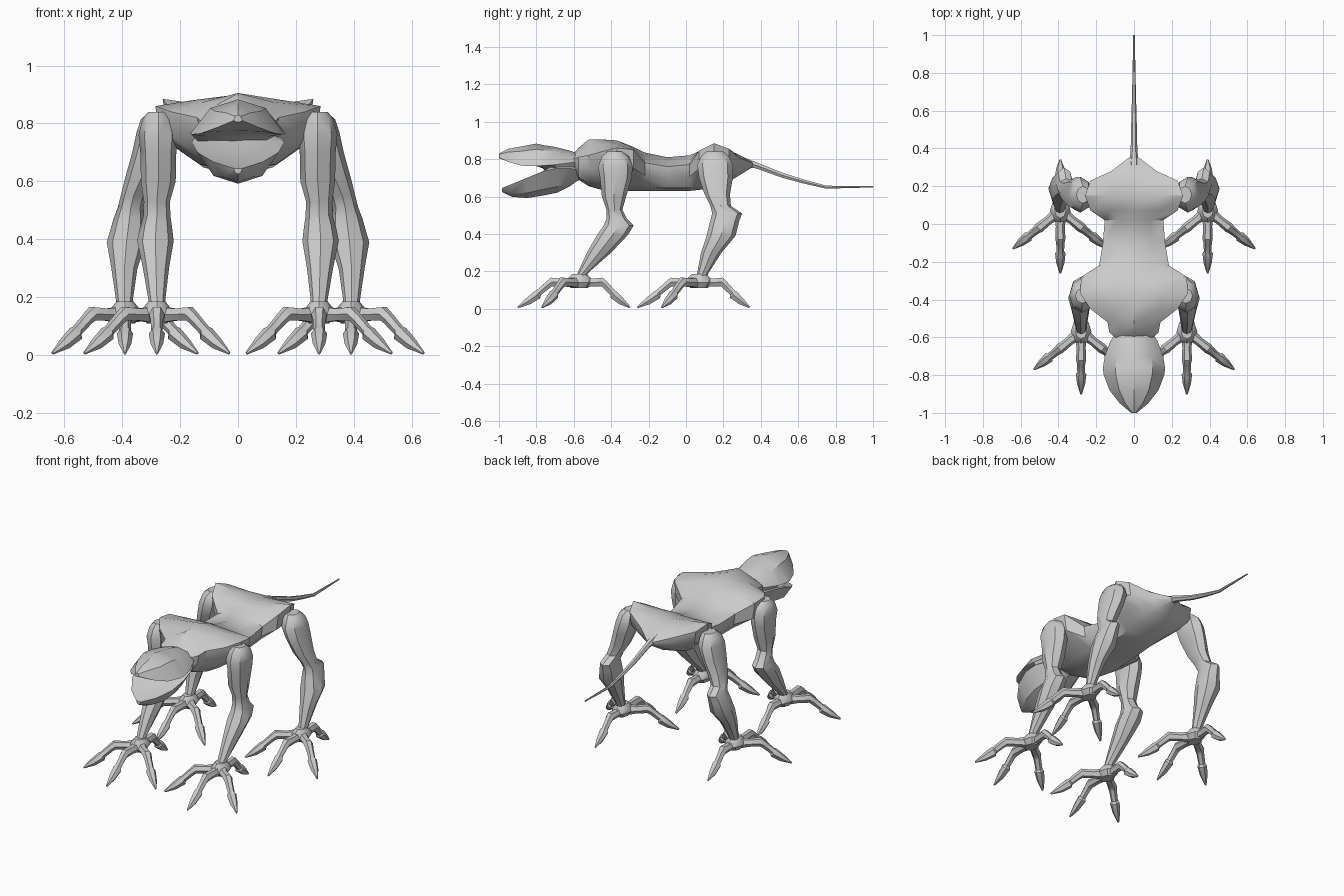
import bpy, bmesh
from math import cos, sin, tau, radians, hypot
from mathutils import Vector


def loft(name, ring_sets, mirror=False):
    """Skin one or more lists of rings into a single object."""
    bm = bmesh.new()
    for rings in ring_sets:
        loops = [[bm.verts.new(p) for p in r] for r in rings]
        n = len(loops[0])
        for a, b in zip(loops, loops[1:]):
            for i in range(n):
                j = (i + 1) % n
                bm.faces.new((a[i], a[j], b[j], b[i]))
        bm.faces.new(loops[0])
        bm.faces.new(loops[-1])
    bmesh.ops.recalc_face_normals(bm, faces=bm.faces)
    me = bpy.data.meshes.new(name)
    bm.to_mesh(me)
    bm.free()
    me.shade_smooth()
    me.set_sharp_from_angle(angle=radians(35))
    ob = bpy.data.objects.new(name, me)
    bpy.context.collection.objects.link(ob)
    if mirror:
        ob.modifiers.new("mirror", 'MIRROR')
    return ob


def tube(path, sides=6):
    """Rings square to a path of (point, radius)."""
    pts = [Vector(p) for p, r in path]
    rings = []
    for i, (p, r) in enumerate(path):
        t = (pts[min(i + 1, len(pts) - 1)] - pts[max(i - 1, 0)]).normalized()
        s = t.cross(Vector((0, 0, 1))).normalized()
        u = s.cross(t)
        rings.append([pts[i] + r * (cos(tau * k / sides) * s + sin(tau * k / sides) * u)
                      for k in range(sides)])
    return rings


def half_ring(y, half):
    """Symmetric ring from (x, z) points running top centre to bottom centre."""
    return [(x, y, z) for x, z in half] + [(-x, y, z) for x, z in half[-2:0:-1]]


# torso: y, half width, top z, upper edge z, bottom z, bottom half width
torso = [(-0.60, 0.10, 0.83, 0.80, 0.74, 0.06),
         (-0.575, 0.13, 0.86, 0.81, 0.69, 0.08),
         (-0.52, 0.14, 0.905, 0.82, 0.655, 0.09),
         (-0.45, 0.23, 0.905, 0.84, 0.635, 0.11),
         (-0.37, 0.285, 0.90, 0.86, 0.63, 0.13),
         (-0.28, 0.28, 0.865, 0.85, 0.63, 0.13),
         (-0.22, 0.185, 0.835, 0.78, 0.63, 0.12),
         (-0.10, 0.165, 0.81, 0.76, 0.63, 0.11),
         (0.02, 0.155, 0.82, 0.77, 0.63, 0.10),
         (0.07, 0.23, 0.84, 0.845, 0.635, 0.11),
         (0.15, 0.26, 0.85, 0.885, 0.65, 0.12),
         (0.23, 0.23, 0.84, 0.855, 0.68, 0.11),
         (0.28, 0.12, 0.825, 0.81, 0.71, 0.07),
         (0.36, 0.015, 0.785, 0.778, 0.76, 0.01)]
rings = []
for y, w, zt, ze, zb, wb in torso:
    h = ze - zb
    rings.append(half_ring(y, [(0, zt), (w * 0.55, zt * 0.5 + ze * 0.5), (w, ze),
                               (w * 0.95, ze - 0.45 * h), (wb, zb + 0.12 * h), (0, zb)]))
loft("torso", [rings])


# head: y, half width, top z, widest z, bottom z
def head_rings(table):
    return [half_ring(y, [(0, zt), (w * 0.6, zt * 0.75 + zm * 0.25), (w, zm),
                          (w * 0.6, zb * 0.75 + zm * 0.25), (0, zb)])
            for y, w, zt, zm, zb in table]


loft("upper_jaw", [head_rings([(-0.55, 0.08, 0.82, 0.79, 0.70),
                               (-0.62, 0.125, 0.845, 0.78, 0.66),
                               (-0.70, 0.155, 0.865, 0.77, 0.67),
                               (-0.765, 0.165, 0.875, 0.765, 0.75),
                               (-0.80, 0.16, 0.883, 0.762, 0.765),
                               (-0.88, 0.13, 0.868, 0.765, 0.775),
                               (-0.95, 0.075, 0.855, 0.785, 0.79),
                               (-1.0, 0.015, 0.83, 0.81, 0.805)])])
loft("lower_jaw", [head_rings([(-0.56, 0.07, 0.80, 0.74, 0.70),
                               (-0.62, 0.12, 0.80, 0.75, 0.655),
                               (-0.69, 0.15, 0.79, 0.75, 0.62),
                               (-0.765, 0.16, 0.735, 0.735, 0.605),
                               (-0.85, 0.14, 0.69, 0.70, 0.592),
                               (-0.93, 0.085, 0.66, 0.667, 0.598),
                               (-0.985, 0.015, 0.645, 0.645, 0.625)])])

# tail
loft("tail", [tube([((0, y, z), r) for y, z, r in
                    [(0.30, 0.785, 0.03), (0.38, 0.765, 0.018), (0.52, 0.712, 0.015),
                     (0.63, 0.68, 0.012), (0.75, 0.65, 0.009), (1.0, 0.652, 0.004)]])])


# legs: z, centre x, half x, front y, back y
def leg(name, table):
    rings = []
    for z, x, rx, y0, y1 in table:
        rings.append([(x + rx * cos(tau * k / 8),
                       (y0 + y1) / 2 + (y1 - y0) / 2 * sin(tau * k / 8), z)
                      for k in range(8)])
    loft(name, [rings], mirror=True)


leg("front_leg", [(0.84, 0.275, 0.035, -0.42, -0.34), (0.815, 0.275, 0.055, -0.45, -0.305),
                  (0.76, 0.275, 0.068, -0.47, -0.285), (0.70, 0.275, 0.062, -0.46, -0.29),
                  (0.60, 0.275, 0.06, -0.45, -0.32), (0.53, 0.28, 0.045, -0.425, -0.34),
                  (0.48, 0.28, 0.047, -0.425, -0.315), (0.445, 0.283, 0.055, -0.44, -0.28),
                  (0.395, 0.285, 0.063, -0.475, -0.31), (0.30, 0.283, 0.045, -0.53, -0.40),
                  (0.19, 0.28, 0.029, -0.58, -0.525), (0.14, 0.28, 0.03, -0.60, -0.54)])
leg("hind_leg", [(0.84, 0.27, 0.035, 0.11, 0.20), (0.815, 0.28, 0.055, 0.08, 0.23),
                 (0.77, 0.285, 0.065, 0.06, 0.25), (0.70, 0.305, 0.06, 0.07, 0.25),
                 (0.61, 0.335, 0.055, 0.10, 0.235), (0.55, 0.36, 0.045, 0.13, 0.24),
                 (0.51, 0.37, 0.045, 0.14, 0.30), (0.47, 0.375, 0.055, 0.13, 0.285),
                 (0.39, 0.385, 0.068, 0.11, 0.265), (0.30, 0.392, 0.045, 0.08, 0.19),
                 (0.19, 0.392, 0.029, 0.06, 0.12), (0.14, 0.39, 0.03, 0.04, 0.10)])

# feet: palm plus four jointed, clawed toes
TOE = [(0.0, 0.14, 0.035), (0.25, 0.14, 0.024), (0.45, 0.143, 0.027), (0.52, 0.125, 0.022),
       (0.66, 0.085, 0.02), (0.68, 0.075, 0.028), (0.83, 0.04, 0.022), (1.0, 0.007, 0.005)]


def foot(name, cx, cy):
    parts = [[[(cx + r * cos(tau * k / 8), cy + 1.3 * r * sin(tau * k / 8), z)
               for k in range(8)]
              for z, r in [(0.11, 0.035), (0.14, 0.055), (0.16, 0.05), (0.185, 0.03)]]]
    for tx, ty in [(0, -0.33), (0.25, -0.2), (-0.25, -0.2), (0, 0.27)]:
        parts.append(tube([((cx + d * tx, cy + d * ty, z), r) for d, z, r in TOE]))
    loft(name, parts, mirror=True)


foot("front_foot", 0.28, -0.57)
foot("hind_foot", 0.39, 0.07)
